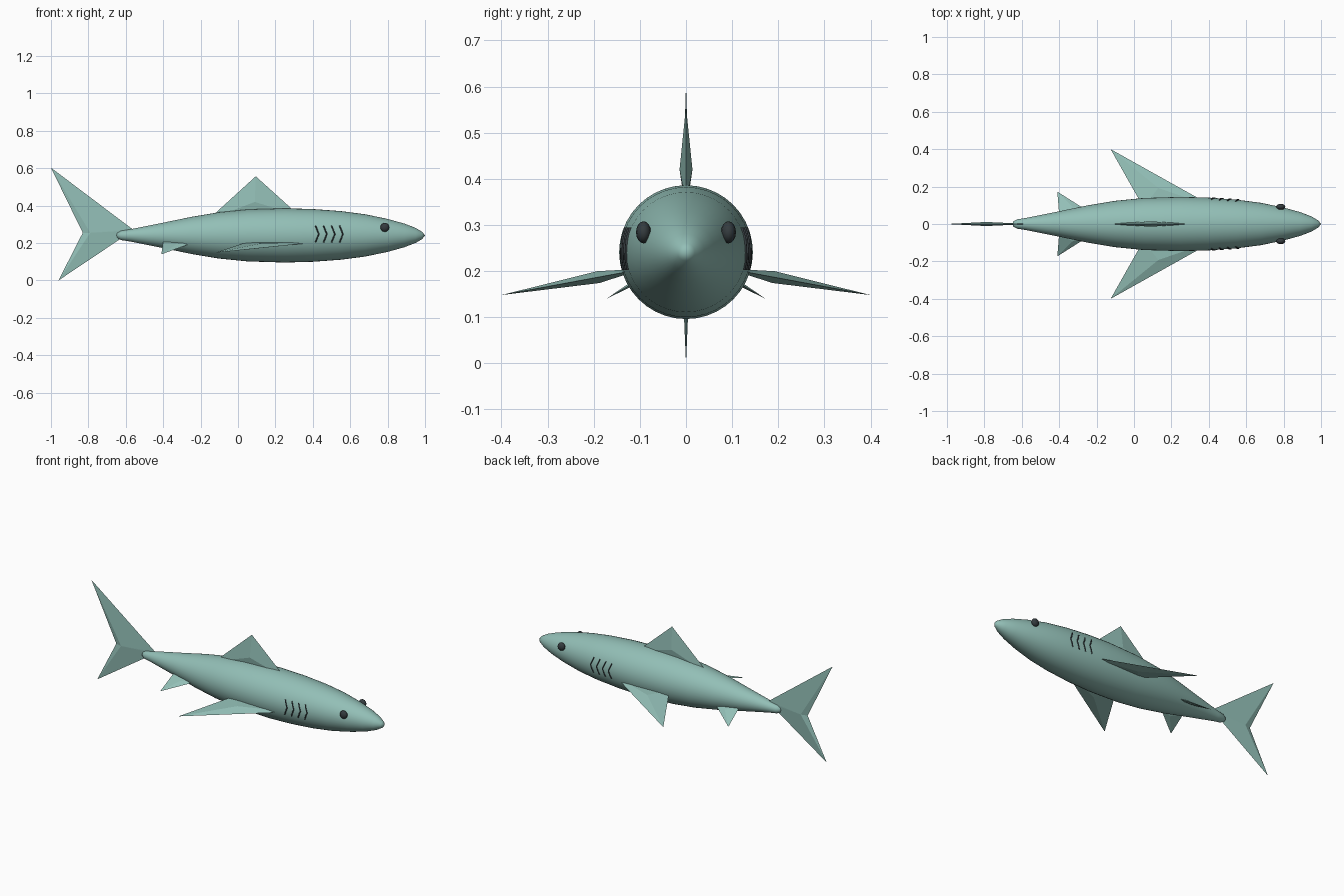
import bpy, bmesh, math
from mathutils import Vector

if "Cube" in bpy.data.objects:
    bpy.data.objects.remove(bpy.data.objects["Cube"], do_unlink=True)


def material(name, rgb):
    m = bpy.data.materials.new(name)
    m.use_nodes = True
    col = (*rgb, 1.0)
    m.diffuse_color = col
    m.node_tree.nodes["Principled BSDF"].inputs["Base Color"].default_value = col
    return m


SKIN = material("sea_green_skin", (0.29, 0.52, 0.47))
DARK = material("charcoal", (0.035, 0.045, 0.05))
AXIS_Z = 0.241


def finish(bm, name, mat, smooth=False):
    bmesh.ops.recalc_face_normals(bm, faces=bm.faces)
    for f in bm.faces:
        f.smooth = smooth
    mesh = bpy.data.meshes.new(name)
    bm.to_mesh(mesh)
    bm.free()
    mesh.materials.append(mat)
    obj = bpy.data.objects.new(name, mesh)
    bpy.context.collection.objects.link(obj)
    return obj


# Body profile: distance along the body, radius
PROFILE = [(-0.65, 0), (-0.645, 0.014), (-0.625, 0.025), (-0.58, 0.032),
           (-0.4, 0.068), (-0.25, 0.099), (-0.1, 0.124), (0.05, 0.139),
           (0.25, 0.145), (0.4, 0.141), (0.55, 0.13), (0.68, 0.113),
           (0.8, 0.088), (0.89, 0.063), (0.95, 0.04), (0.985, 0.019), (1.0, 0)]


def radius(x):
    for (x0, r0), (x1, r1) in zip(PROFILE, PROFILE[1:]):
        if x0 <= x <= x1:
            return r0 + (r1 - r0) * (x - x0) / (x1 - x0)
    return 0


def build_body(sides=40):
    bm = bmesh.new()
    rings = []
    for x, r in PROFILE:
        count = sides if r else 1
        rings.append([bm.verts.new((x, r * math.cos(math.tau * i / sides),
                                    AXIS_Z + r * math.sin(math.tau * i / sides)))
                      for i in range(count)])
    for a, b in zip(rings, rings[1:]):
        for i in range(sides):
            j = (i + 1) % sides
            corners = [a[i % len(a)], a[j % len(a)], b[j % len(b)], b[i % len(b)]]
            bm.faces.new(list(dict.fromkeys(corners)))
    finish(bm, "body", SKIN, smooth=True)


def build_fin(name, outline, ridge, half):
    """Flat outline swollen to a ridge point on both sides."""
    bm = bmesh.new()
    pts = [Vector(p) for p in outline]
    n = (pts[1] - pts[0]).cross(pts[2] - pts[0]).normalized()
    rim = [bm.verts.new(p) for p in pts]
    for side in (1, -1):
        peak = bm.verts.new(Vector(ridge) + n * half * side)
        for a, b in zip(rim, rim[1:] + rim[:1]):
            bm.faces.new((a, b, peak))
    finish(bm, name, SKIN)


build_body()

# Upright fins
build_fin("tail_fin", [(-0.565, 0, 0.275), (-1, 0, 0.603), (-0.83, 0, 0.255),
                       (-0.96, 0, 0), (-0.565, 0, 0.265)],
          (-0.79, 0, 0.255), 0.011)
build_fin("dorsal_fin", [(-0.16, 0, 0.325), (0.095, 0, 0.557), (0.33, 0, 0.345)],
          (0.09, 0, 0.42), 0.014)


def pectoral(x, y, s):
    return (x, s * y, 0.222 - 0.185 * y)


def pelvic(x, y, s):
    return (x, s * y, 0.24 - 0.58 * y)


# Paired parts on each flank
for s, side in ((1, "left"), (-1, "right")):
    build_fin(side + "_pectoral_fin",
              [pectoral(*p, s) for p in ((-0.125, 0.4), (0.05, 0.09), (0.43, 0.09))],
              pectoral(0.13, 0.19, s), 0.013)
    build_fin(side + "_pelvic_fin",
              [pelvic(*p, s) for p in ((-0.41, 0.173), (-0.4, 0.05), (-0.2, 0.04))],
              pelvic(-0.33, 0.09, s), 0.007)

    # Eye
    bm = bmesh.new()
    bmesh.ops.create_uvsphere(bm, u_segments=12, v_segments=8, radius=0.024)
    bmesh.ops.scale(bm, vec=(1, 0.68, 1), verts=bm.verts)
    bmesh.ops.translate(bm, vec=(0.785, s * 0.092, 0.284), verts=bm.verts)
    finish(bm, side + "_eye", DARK, smooth=True)

    # Gill slits: thin forward-pointing chevrons lying on the skin
    for k in range(4):
        curve = bpy.data.curves.new(f"{side}_gill_{k + 1}", "CURVE")
        curve.dimensions = "3D"
        curve.bevel_depth = 0.0035
        curve.bevel_resolution = 1
        curve.use_fill_caps = True
        line = curve.splines.new("POLY")
        line.points.add(4)
        for i, point in enumerate(line.points):
            t = i / 2 - 1
            x = 0.432 + 0.043 * k - 0.018 * abs(t)
            h = 0.045 * t + 0.007
            y = math.sqrt((radius(x) + 0.001) ** 2 - h * h)
            point.co = (x, s * y, AXIS_Z + h, 1)
        curve.materials.append(DARK)
        bpy.context.collection.objects.link(
            bpy.data.objects.new(curve.name, curve))
